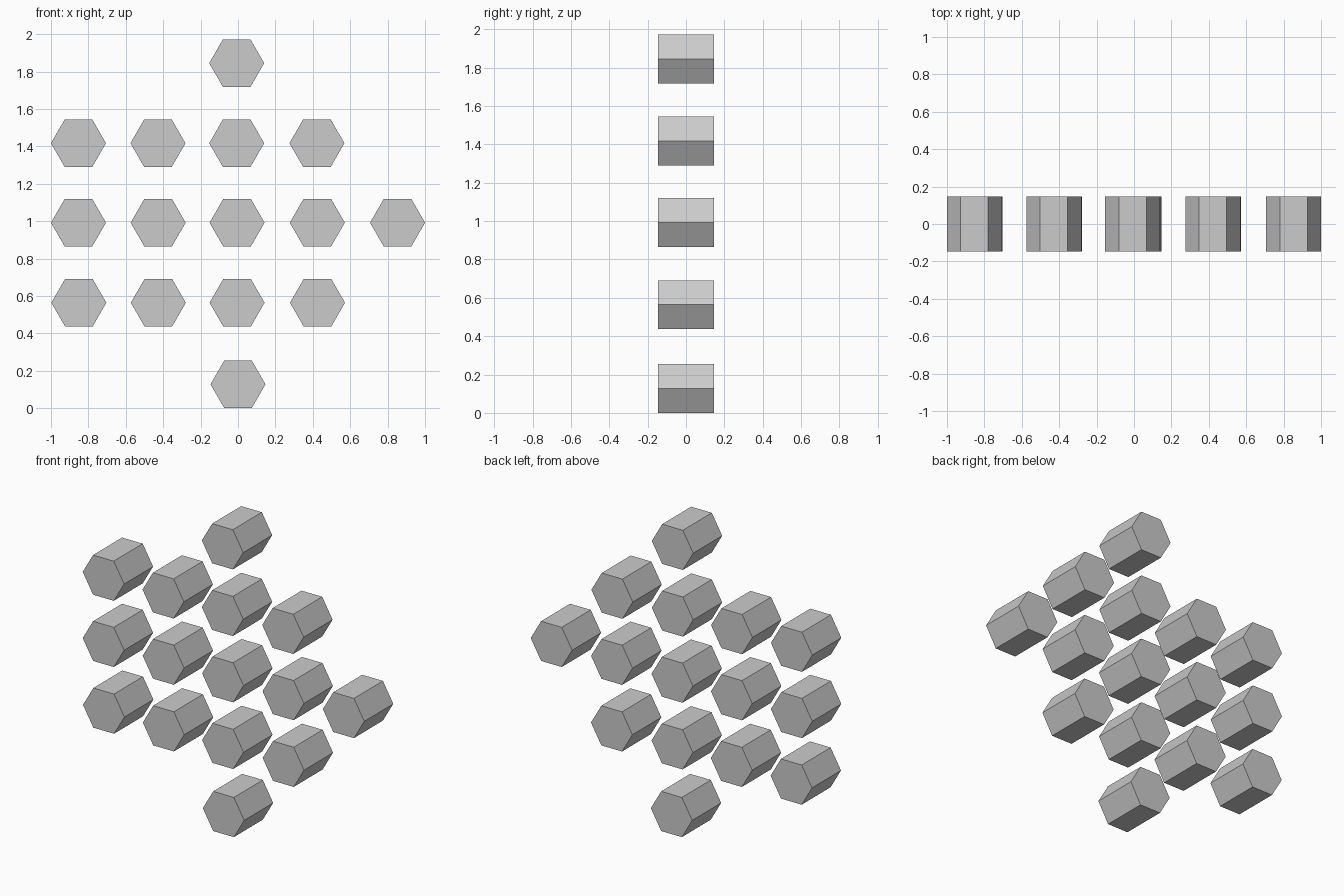
import bpy, bmesh
from math import cos, sin, pi
from mathutils import Vector

if "Cube" in bpy.data.objects:
    bpy.data.objects.remove(bpy.data.objects["Cube"])

RADIUS = 0.147
HALF_DEPTH = 0.147


def hex_prism(name, x, z):
    """Hexagonal bar running front to back, with corners pointing left and right."""
    bm = bmesh.new()
    ring = [bm.verts.new((RADIUS * cos(i * pi / 3), -HALF_DEPTH, RADIUS * sin(i * pi / 3)))
            for i in range(6)]
    front = bm.faces.new(ring)
    back = bmesh.ops.extrude_face_region(bm, geom=[front], use_keep_orig=True)
    verts = [g for g in back["geom"] if isinstance(g, bmesh.types.BMVert)]
    bmesh.ops.translate(bm, verts=verts, vec=Vector((0, 2 * HALF_DEPTH, 0)))
    bmesh.ops.recalc_face_normals(bm, faces=bm.faces)
    mesh = bpy.data.meshes.new(name)
    bm.to_mesh(mesh)
    bm.free()
    obj = bpy.data.objects.new(name, mesh)
    obj.location = (x, 0, z)
    bpy.context.collection.objects.link(obj)


# Rows from bottom to top: height, then the column centres
rows = [
    ("bottom", 0.128, [0.0]),
    ("lower", 0.564, [-0.851, -0.426, -0.005, 0.425]),
    ("middle", 0.992, [-0.853, -0.427, -0.005, 0.424, 0.853]),
    ("upper", 1.417, [-0.853, -0.428, -0.007, 0.422]),
    ("top", 1.845, [-0.007]),
]
for row, z, columns in rows:
    for i, x in enumerate(columns):
        hex_prism(f"{row}_hex_{i + 1}", x, z)
